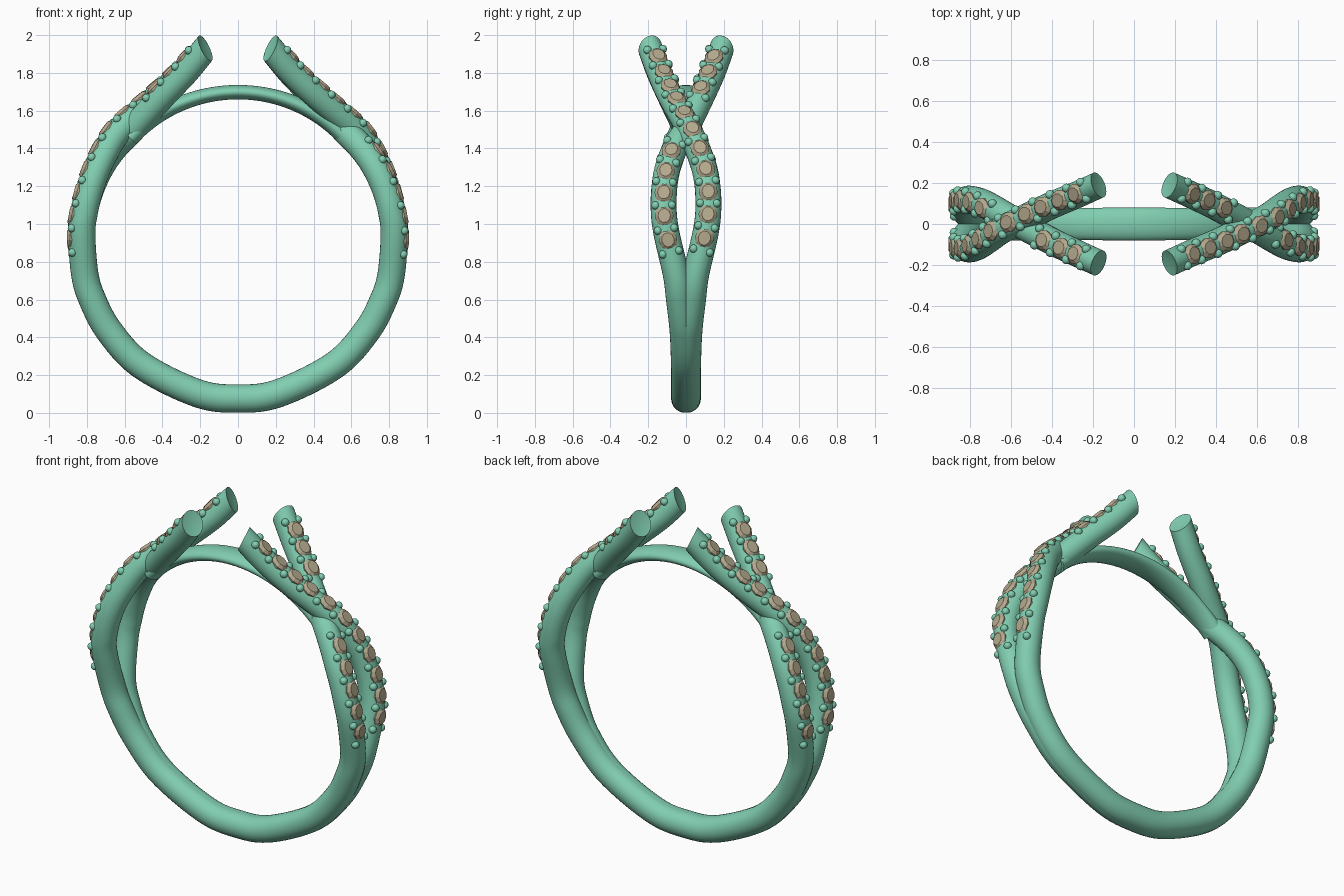
import bpy, bmesh, math
from mathutils import Vector, Matrix

if "Cube" in bpy.data.objects:
    bpy.data.objects.remove(bpy.data.objects["Cube"])

C = Vector((0, 0, 0.905))          # centre of the finger hole


def material(name, col):
    m = bpy.data.materials.new(name)
    m.diffuse_color = (*col, 1)
    m.use_nodes = True
    m.node_tree.nodes["Principled BSDF"].inputs["Base Color"].default_value = m.diffuse_color
    return m


METAL = material("green_metal", (0.22, 0.62, 0.44))
STONE = material("tan_stone", (0.46, 0.40, 0.27))


def finish(bm, name, mat, smooth=True):
    bmesh.ops.recalc_face_normals(bm, faces=bm.faces)
    me = bpy.data.meshes.new(name)
    bm.to_mesh(me)
    bm.free()
    ob = bpy.data.objects.new(name, me)
    bpy.context.collection.objects.link(ob)
    me.materials.append(mat)
    if smooth:
        bpy.ops.object.select_all(action='DESELECT')
        ob.select_set(True)
        bpy.context.view_layer.objects.active = ob
        bpy.ops.object.shade_smooth_by_angle(angle=math.radians(40))
    return ob


def spline(ctrl, n=10):
    """Catmull-Rom curve through the control points."""
    p = [Vector(c) for c in ctrl]
    p = [2 * p[0] - p[1]] + p + [2 * p[-1] - p[-2]]
    out = []
    for i in range(1, len(p) - 2):
        a, b, c, d = p[i - 1:i + 3]
        for k in range(n):
            t = k / n
            out.append(0.5 * (2 * b + (c - a) * t + (2 * a - 5 * b + 4 * c - d) * t * t
                              + (3 * b - a - 3 * c + d) * t ** 3))
    return out + [p[-2]]


def frames(pts):
    """Point, tangent, outward normal, sideways vector and arc length per point."""
    res, s = [], 0
    for i, p in enumerate(pts):
        t = (pts[min(i + 1, len(pts) - 1)] - pts[max(i - 1, 0)]).normalized()
        r = p - C
        r.y = 0
        n = (r - t * r.dot(t)).normalized()
        if i:
            s += (p - pts[i - 1]).length
        res.append((p, t, n, t.cross(n), s))
    return res


def sweep(name, fr, size, rot, slant=0.0, sides=28):
    """Oval tube along the frames, ends cut at a slant."""
    bm = bmesh.new()
    total, rings = fr[-1][4], []
    for p, t, n, b, s in fr:
        ha, hb = size(s / total)
        k = slant * (max(0, 1 - (total - s) / 0.13) - max(0, 1 - s / 0.13))
        ring = []
        for j in range(sides):
            a = 2 * math.pi * j / sides
            u = ha * math.cos(a)
            ring.append(bm.verts.new(rot @ (p + n * u + b * hb * math.sin(a) + t * k * u)))
        rings.append(ring)
    for r0, r1 in zip(rings, rings[1:]):
        for j in range(sides):
            q = (j + 1) % sides
            bm.faces.new((r0[j], r0[q], r1[q], r1[j]))
    # slightly hollow end caps
    for ring, f, sg in ((rings[0], fr[0], 1), (rings[-1], fr[-1], -1)):
        m = bm.verts.new(rot @ (f[0] + f[1] * 0.012 * sg))
        for j in range(sides):
            bm.faces.new((ring[j], ring[(j + 1) % sides], m))
    return finish(bm, name, METAL)


def at(fr, d):
    return min(fr, key=lambda f: abs(f[4] - d))


def add_gem(bm, f, rot):
    p, t, n, b, _ = f
    rings = []
    for h, r in ((0.035, 0.9), (0.062, 1), (0.078, 0.66)):
        rings.append([bm.verts.new(rot @ (p + n * h + t * 0.058 * r * math.cos(a) + b * 0.05 * r * math.sin(a)))
                      for a in [math.pi * (j + 0.5) / 5 for j in range(10)]])
    for r0, r1 in zip(rings, rings[1:]):
        for j in range(10):
            q = (j + 1) % 10
            bm.faces.new((r0[j], r0[q], r1[q], r1[j]))
    bm.faces.new(rings[0])
    bm.faces.new(rings[-1])


# Strand path: upper right tip, passes over, round the bottom, passes under on the left
over = [(.173, -.19, 1.93), (.28, -.142, 1.805), (.42, -.083, 1.675), (.59, 0, 1.53), (.655, .035, 1.46),
        (.705, .07, 1.375), (.75, .1, 1.28), (.785, .116, 1.18), (.812, .118, 1.07), (.827, .103, .95)]
under = [(.173, -.19, 1.93), (.28, -.142, 1.80), (.41, -.08, 1.665), (.56, 0, 1.50), (.635, .045, 1.425),
         (.695, .08, 1.35), (.745, .105, 1.265), (.785, .116, 1.17), (.812, .118, 1.07), (.827, .103, .95)]
bottom = [(-12, .053), (-22, .035), (-35, .016), (-52, .008), (-75, .006), (-90, .006),
          (-105, .006), (-128, .008), (-145, .016), (-158, .035), (-168, .053)]
path = over + [(.829 * math.cos(math.radians(a)), y, .905 + .829 * math.sin(math.radians(a))) for a, y in bottom]
path += [(-x, y, z) for x, y, z in reversed(under)]
fr = frames(spline(path, 24))
TOTAL = fr[-1][4]
PITCH, START = 0.118, 0.115
gem_ids = {'over': range(11), 'under': [0, 1, 2, 6, 7, 8, 9, 10]}


def strand_size(u):
    e = abs(2 * u - 1)             # 0 at the bottom, 1 at the tips
    return 0.075 - 0.006 * e, 0.073 - 0.008 * e


# Two identical strands, half a turn apart, each with stones and beads
for side, ang in (("front", math.pi), ("back", 0)):
    rot = Matrix.Rotation(ang, 3, 'Z')
    sweep(side + "_strand", fr[::2], strand_size, rot, slant=0.42)
    gems, beads = bmesh.new(), bmesh.new()
    for kind, ids in gem_ids.items():
        def dist(k):
            d = START + k * PITCH
            return d if kind == 'over' else TOTAL - d
        for k in ids:
            add_gem(gems, at(fr, dist(k)), rot)
        for g in sorted({k - 0.5 for k in ids} | {k + 0.5 for k in ids}):
            p, t, n, b, _ = at(fr, dist(g))
            for sg in (-1, 1):
                pos = rot @ (p + n * 0.053 + b * sg * 0.043)
                bmesh.ops.create_icosphere(beads, subdivisions=3, radius=0.022,
                                           matrix=Matrix.Translation(pos))
    finish(gems, side + "_stones", STONE, smooth=False)
    finish(beads, side + "_beads", METAL)

# Thin bar closing the finger hole at the top
arc = [C + Vector((math.cos(a), 0, math.sin(a))) * 0.793
       for a in [math.radians(44 + 92 * i / 40) for i in range(41)]]
sweep("top_bar", frames(arc), lambda u: (0.038 + 0.008 * abs(2 * u - 1) ** 2, 0.08 - 0.012 * abs(2 * u - 1) ** 2),
      Matrix.Identity(3))
